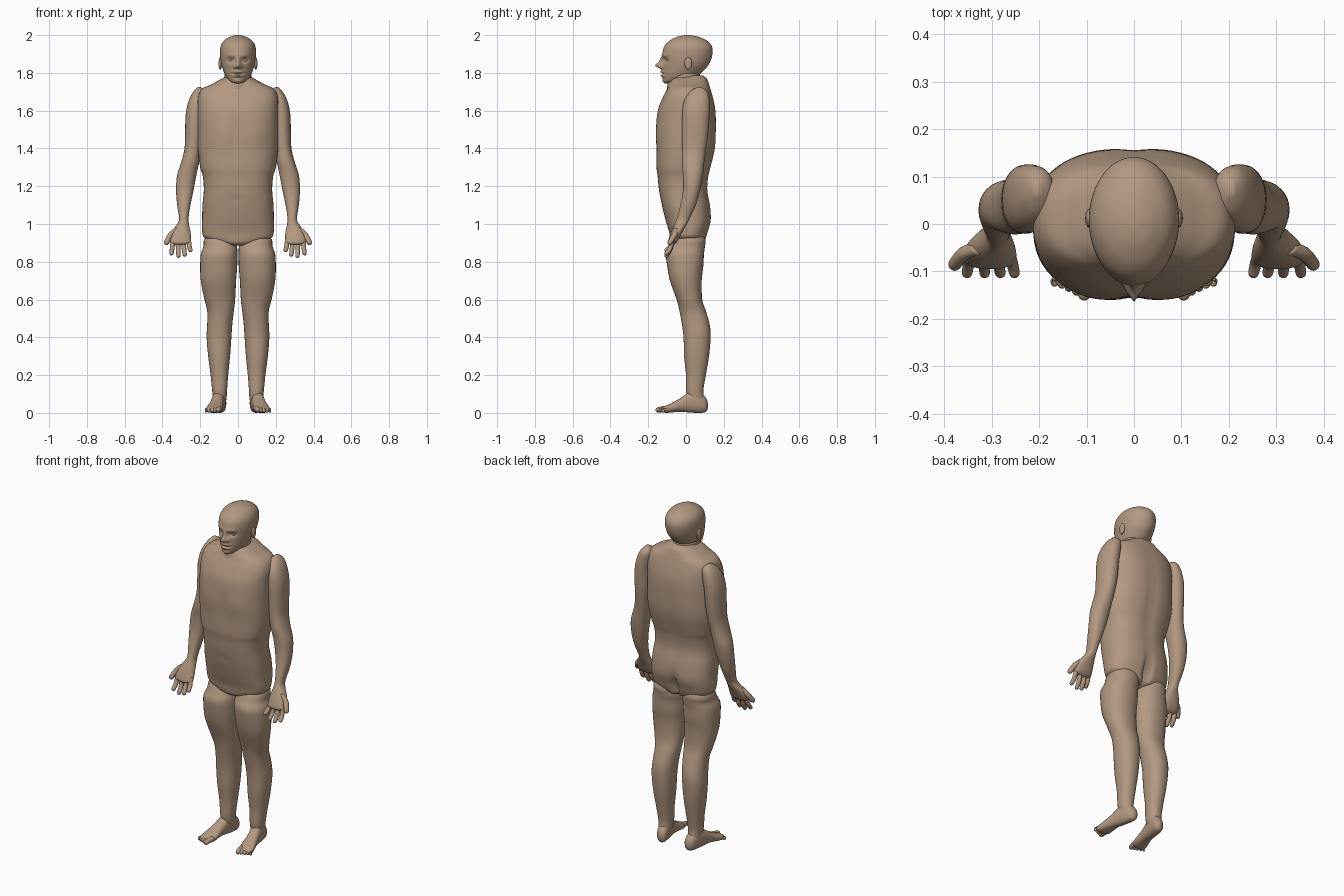
import bpy, bmesh, math
from mathutils import Vector

skin = bpy.data.materials.new("tan_skin")
skin.diffuse_color = (0.45, 0.315, 0.22, 1)


def finish(bm, name):
    bmesh.ops.recalc_face_normals(bm, faces=bm.faces)
    me = bpy.data.meshes.new(name)
    bm.to_mesh(me)
    bm.free()
    me.materials.append(skin)
    ob = bpy.data.objects.new(name, me)
    bpy.context.collection.objects.link(ob)
    for p in me.polygons:
        p.use_smooth = True
    return ob


def spline(keys, steps):
    """Smoothly interpolate the rows of a section table."""
    out = []
    for i in range(len(keys) - 1):
        p = [keys[max(0, min(len(keys) - 1, i + d))] for d in (-1, 0, 1, 2)]
        for s in range(steps):
            t = s / steps
            out.append([0.5 * (2 * b + (c - a) * t + (2 * a - 5 * b + 4 * c - d) * t * t
                               + (3 * b - a - 3 * c + d) * t ** 3) for a, b, c, d in zip(*p)])
    return out + [list(keys[-1])]


def skin_rings(bm, rings):
    vs = [[bm.verts.new(c) for c in r] for r in rings]
    n = len(vs[0])
    for a, b in zip(vs, vs[1:]):
        for i in range(n):
            bm.faces.new((a[i], a[(i + 1) % n], b[(i + 1) % n], b[i]))
    bm.faces.new(vs[0])
    bm.faces.new(vs[-1])


def loft(name, keys, place, n=32, power=2.0, steps=4, shape=None):
    """Stack superellipse sections (t, a0, a1, b0, b1); place() maps (a, b, t) to space."""
    rings = []
    for t, a0, a1, b0, b1 in spline(keys, steps):
        ring = []
        for i in range(n):
            u = 2 * math.pi * i / n
            c, s = math.cos(u), math.sin(u)
            a = (a0 + a1) / 2 + (a1 - a0) / 2 * math.copysign(abs(c) ** (2 / power), c)
            b = (b0 + b1) / 2 + (b1 - b0) / 2 * math.copysign(abs(s) ** (2 / power), s)
            co = place(a, b, t)
            ring.append(shape(*co) if shape else co)
        rings.append(ring)
    bm = bmesh.new()
    skin_rings(bm, rings)
    return finish(bm, name)


def digit(name, pts, r, side):
    """Tapered, round-tipped finger or toe through three points."""
    path = spline([tuple(p) for p in pts], 4)
    end, prev = Vector(path[-1]), Vector(path[-2])
    d = (end - prev).normalized()
    x = d.cross(Vector((0.3, 1, 0.2))).normalized()
    y = d.cross(x)
    stations = [(Vector(p), r * (1 - 0.02 * i)) for i, p in enumerate(path)]
    rt = stations[-1][1]
    stations += [(end + d * rt * math.sin(k), rt * math.cos(k)) for k in (0.5, 0.95, 1.3, 1.5)]
    rings = [[p + (x * math.cos(k * math.pi / 6) + y * math.sin(k * math.pi / 6)) * q
              for k in range(12)] for p, q in stations]
    bm = bmesh.new()
    skin_rings(bm, [[(v.x * side, v.y, v.z) for v in ring] for ring in rings])
    return finish(bm, name)


def ellipsoid(name, loc, size):
    bm = bmesh.new()
    bmesh.ops.create_uvsphere(bm, u_segments=20, v_segments=12, radius=1)
    for v in bm.verts:
        v.co = Vector(loc) + Vector(a * b for a, b in zip(v.co, size))
    return finish(bm, name)


def g(d, w):
    return math.exp(-(d / w) ** 2)


def upright(a, b, t):
    return (a, b, t)


# Torso with chest, spine and seat relief
def torso_shape(x, y, z):
    if y < 0:
        y -= 0.006 * g(abs(x) - 0.09, 0.06) * g(z - 1.47, 0.07)
        y += 0.005 * g(x, 0.02) * g(z - 1.47, 0.1)
        y += 0.006 * g(x, 0.012) * g(z - 1.13, 0.012)
    else:
        y -= 0.008 * g(x, 0.03) * g(z - 1.35, 0.25)
        y -= 0.04 * g(x, 0.014) * g(z - 0.95, 0.08)
    return (x, y, z)


torso = [(1.785, .06, -.05, .09), (1.77, .085, -.075, .11), (1.74, .14, -.09, .122),
         (1.715, .19, -.10, .13), (1.67, .212, -.123, .143), (1.60, .213, -.15, .157),
         (1.50, .213, -.158, .16), (1.40, .212, -.156, .155), (1.30, .20, -.156, .132),
         (1.25, .186, -.15, .12), (1.18, .181, -.143, .115), (1.10, .188, -.128, .128),
         (1.02, .19, -.108, .132), (.96, .19, -.09, .116), (.925, .175, -.084, .105),
         (.90, .11, -.078, .09), (.885, .03, -.06, .05)]
loft("torso", [(z, -w, w, f, b) for z, w, f, b in torso], upright, 64, 2.5, 5, torso_shape)
neck = [(1.66, .085, -.09, .10), (1.71, .078, -.10, .10), (1.75, .074, -.095, .085),
        (1.80, .07, -.08, .07), (1.83, .06, -.06, .06)]
loft("neck", [(z, -w, w, f, b) for z, w, f, b in neck], upright, 32)


# Head with brow, eye sockets, nose, lips and chin pushed into the face
def face(x, y, z):
    if y < -0.02:
        k = abs(x)
        y -= 0.034 * g(x, .013) * g(z - 1.838, .015) + 0.014 * g(x, .010) * g(z - 1.862, .022)
        y -= 0.014 * g(k - .017, .009) * g(z - 1.832, .010)
        y += 0.014 * g(k - .036, .020) * g(z - 1.868, .013)
        y -= 0.005 * g(k - .032, .026) * g(z - 1.893, .010)
        y -= 0.012 * g(x, .026) * (g(z - 1.806, .008) + g(z - 1.785, .008))
        y += 0.007 * g(x, .026) * g(z - 1.795, .004)
        y -= 0.005 * g(x, .02) * g(z - 1.758, .010)
    return (x, y, z)


head = [(1.744, .006, -.112, -.09), (1.752, .032, -.118, -.05), (1.765, .05, -.121, .0),
        (1.785, .066, -.123, .06), (1.81, .077, -.124, .092), (1.85, .089, -.125, .124),
        (1.90, .095, -.125, .14), (1.94, .092, -.115, .137), (1.97, .075, -.088, .112),
        (1.99, .045, -.05, .07), (1.998, .02, -.02, .035), (2.0, .003, .0, .01)]
loft("head", [(z, -w, w, f, b) for z, w, f, b in head], upright, 96, 2.0, 8, face)

# Limb sections: height, inner x, outer x, front y, back y
arm = [(1.725, .198, .212, .06, .08), (1.70, .17, .237, .02, .115), (1.65, .17, .262, -.01, .125),
       (1.58, .18, .277, -.02, .125), (1.48, .185, .28, -.02, .118), (1.40, .195, .283, -.02, .107),
       (1.33, .205, .30, -.022, .097), (1.26, .22, .322, -.016, .09), (1.18, .235, .328, -.016, .075),
       (1.10, .252, .322, -.03, .052), (1.03, .262, .312, -.048, .02), (1.0, .26, .322, -.06, .005),
       (.96, .252, .35, -.078, -.018), (.92, .248, .36, -.092, -.038), (.90, .252, .355, -.095, -.052),
       (.888, .285, .32, -.085, -.07)]
leg = [(.97, .04, .14, -.04, .07), (.92, .015, .178, -.07, .102), (.88, .005, .183, -.088, .10),
       (.84, .003, .197, -.105, .095), (.78, .004, .2, -.10, .092), (.70, .01, .197, -.085, .083),
       (.60, .015, .178, -.05, .086), (.54, .022, .163, -.035, .105), (.47, .03, .163, -.022, .125),
       (.40, .035, .166, -.013, .13), (.30, .042, .158, -.01, .122), (.20, .052, .145, .0, .105),
       (.12, .058, .137, .0, .092), (.07, .062, .13, .01, .095), (.03, .08, .115, .03, .08)]
foot = [(.117, .006, .03, .05), (.105, .026, .005, .08), (.07, .034, .0, .11), (.02, .034, .002, .11),
        (-.03, .036, .006, .078), (-.08, .043, .002, .05), (-.11, .043, .0, .037), (-.13, .03, .01, .028)]


def foot_x(y):
    return 0.10 + 0.17 * (0.05 - y)


for side, tag in ((1, "left"), (-1, "right")):
    loft(tag + "_arm", arm, lambda a, b, t: (a * side, b, t), 32, 2.2)
    loft(tag + "_leg", leg, lambda a, b, t: (a * side, b, t), 32, 2.2)
    loft(tag + "_foot", [(y, -w, w, lo, hi) for y, w, lo, hi in foot],
         lambda a, b, t: ((a + foot_x(t)) * side, t, b), 28, 2.3)
    # Fingers and thumb
    for i, (x, tip, z) in enumerate(((.262, .252, .862), (.29, .282, .838),
                                     (.318, .315, .832), (.345, .352, .845))):
        digit(f"{tag}_finger_{i}", [(x, -.07, .92), ((x + tip) / 2, -.083, (z + .90) / 2), (tip, -.103, z)],
              .0135, side)
    digit(tag + "_thumb", [(.325, -.05, .97), (.358, -.062, .94), (.378, -.085, .902)], .0165, side)
    # Toes, largest on the inner side
    for i in range(5):
        x = foot_x(-.12) - .031 + i * .016
        r = .0135 - .0012 * i if i else .016
        digit(f"{tag}_toe_{i}", [(x, -.10, .022), (x + .004, -.125, .02), (x + .007, -.148 + .007 * i, r)], r, side)
    # Ears and closed eyelids
    ellipsoid(tag + "_ear", (.094 * side, .012, 1.85), (.009, .02, .033))
    ellipsoid(tag + "_eyelid", (.036 * side, -.094, 1.868), (.016, .012, .009))
